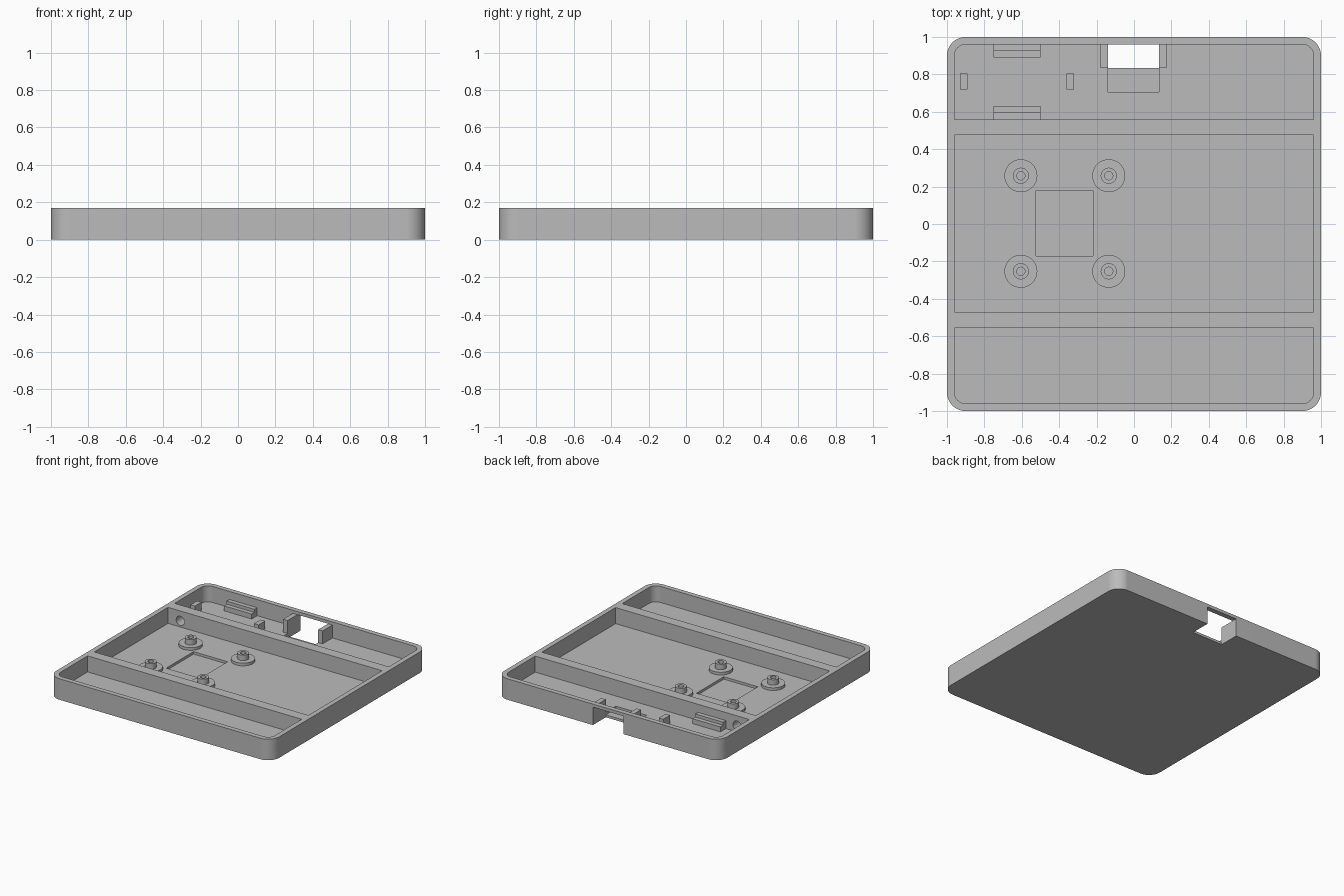
import bpy, bmesh, math
from mathutils import Vector

if "Cube" in bpy.data.objects:
    bpy.data.objects.remove(bpy.data.objects["Cube"], do_unlink=True)

grey = bpy.data.materials.new("plain grey")
grey.use_nodes = True
COLOUR = (0.5, 0.5, 0.5, 1)
grey.diffuse_color = COLOUR
grey.node_tree.nodes["Principled BSDF"].inputs["Base Color"].default_value = COLOUR

HEIGHT, FLOOR, RECESS = 0.17, 0.04, 0.02
ABOVE = HEIGHT + 0.05


def finish(name, bm):
    bmesh.ops.recalc_face_normals(bm, faces=bm.faces)
    mesh = bpy.data.meshes.new(name)
    bm.to_mesh(mesh)
    bm.free()
    mesh.materials.append(grey)
    obj = bpy.data.objects.new(name, mesh)
    bpy.context.collection.objects.link(obj)
    return obj


def prism(name, x, y, z, back_r=0, front_r=0):
    """Upright block whose back and front corners may be rounded."""
    bm = bmesh.new()
    verts = []
    corners = [(1, 1, back_r), (0, 1, back_r), (0, 0, front_r), (1, 0, front_r)]
    for i, (cx, cy, r) in enumerate(corners):
        centre = Vector((x[cx] + (r if cx == 0 else -r), y[cy] + (r if cy == 0 else -r), z[0]))
        steps = 12 if r else 0
        for k in range(steps + 1):
            a = math.pi / 2 * (i + k / max(steps, 1))
            verts.append(bm.verts.new(centre + Vector((math.cos(a), math.sin(a), 0)) * r))
    face = bm.faces.new(verts)
    up = bmesh.ops.extrude_face_region(bm, geom=[face])["geom"]
    bmesh.ops.translate(bm, vec=(0, 0, z[1] - z[0]),
                        verts=[v for v in up if isinstance(v, bmesh.types.BMVert)])
    return finish(name, bm)


def lathe(name, profile, location, steps=40):
    """Closed ring profile of (radius, height) turned about z."""
    bm = bmesh.new()
    rings = [[bm.verts.new((r * math.cos(2 * math.pi * k / steps),
                            r * math.sin(2 * math.pi * k / steps), h))
              for r, h in profile] for k in range(steps)]
    for k in range(steps):
        a, b = rings[k], rings[(k + 1) % steps]
        for j in range(len(profile)):
            n = (j + 1) % len(profile)
            bm.faces.new((a[j], b[j], b[n], a[n]))
    obj = finish(name, bm)
    obj.location = location
    return obj


def smooth(obj):
    bpy.ops.object.select_all(action='DESELECT')
    obj.select_set(True)
    bpy.context.view_layer.objects.active = obj
    bpy.ops.object.shade_smooth_by_angle(angle=math.radians(30))


# Tray body and everything cut out of it
tray = prism("tray", (-1, 1), (-1, 1), (0, HEIGHT), 0.1, 0.1)
IN = (-0.96, 0.96)
cutters = [
    prism("back_pocket", IN, (0.56, 0.96), (FLOOR, ABOVE), back_r=0.06),
    prism("middle_pocket", IN, (-0.47, 0.475), (FLOOR, ABOVE)),
    prism("front_pocket", IN, (-0.96, -0.555), (FLOOR, ABOVE), front_r=0.06),
    prism("board_recess", (-0.525, -0.22), (-0.17, 0.18), (RECESS, 0.1)),
    prism("plug_recess", (-0.14, 0.135), (0.705, 0.85), (RECESS, 0.1)),
    prism("plug_opening", (-0.14, 0.135), (0.835, 1.1), (-0.1, 0.145)),
]
# Round wire hole through the back divider
bm = bmesh.new()
bmesh.ops.create_cone(bm, cap_ends=True, segments=32, radius1=0.037, radius2=0.037, depth=0.2)
wire = finish("wire_hole", bm)
wire.rotation_euler.x = math.pi / 2
wire.location = (-0.85, 0.517, 0.09)
cutters.append(wire)

for cutter in cutters:
    cutter.hide_render = True
    mod = tray.modifiers.new(cutter.name, 'BOOLEAN')
    mod.operation, mod.solver, mod.object = 'DIFFERENCE', 'EXACT', cutter
bpy.context.view_layer.update()
cut_mesh = bpy.data.meshes.new_from_object(
    tray.evaluated_get(bpy.context.evaluated_depsgraph_get()))
tray.modifiers.clear()
tray.data = cut_mesh
for cutter in cutters:
    bpy.data.objects.remove(cutter, do_unlink=True)
smooth(tray)
tray.modifiers.new("even_shading", 'WEIGHTED_NORMAL').keep_sharp = True

# Four screw bosses: wide foot, narrow post, open hole
BOSS = [(0.022, 0), (0.088, 0), (0.088, 0.022), (0.043, 0.022), (0.043, 0.066), (0.022, 0.066)]
for side, x in (("right", -0.605), ("left", -0.135)):
    for end, y in (("front", -0.253), ("back", 0.258)):
        smooth(lathe(f"screw_boss_{end}_{side}", BOSS, (x, y, FLOOR)))

# Stepped board holders against the divider and the back wall
for end, wall, d in (("front", 0.56, 1), ("back", 0.96, -1)):
    for part, reach, top in (("ledge", 0.07, 0.08), ("lip", 0.035, 0.105)):
        prism(f"{end}_holder_{part}", (-0.75, -0.5),
              sorted((wall, wall + d * reach)), (FLOOR, top))

# End stops for the small board
for side, x in (("right", -0.93), ("left", -0.36)):
    prism(f"{side}_end_stop", (x, x + 0.04), (0.72, 0.805), (FLOOR, 0.105))

# Pillars on both sides of the plug opening
for side, x in (("right", -0.18), ("left", 0.135)):
    prism(f"{side}_plug_pillar", (x, x + 0.04), (0.835, 0.96), (FLOOR, 0.145))
